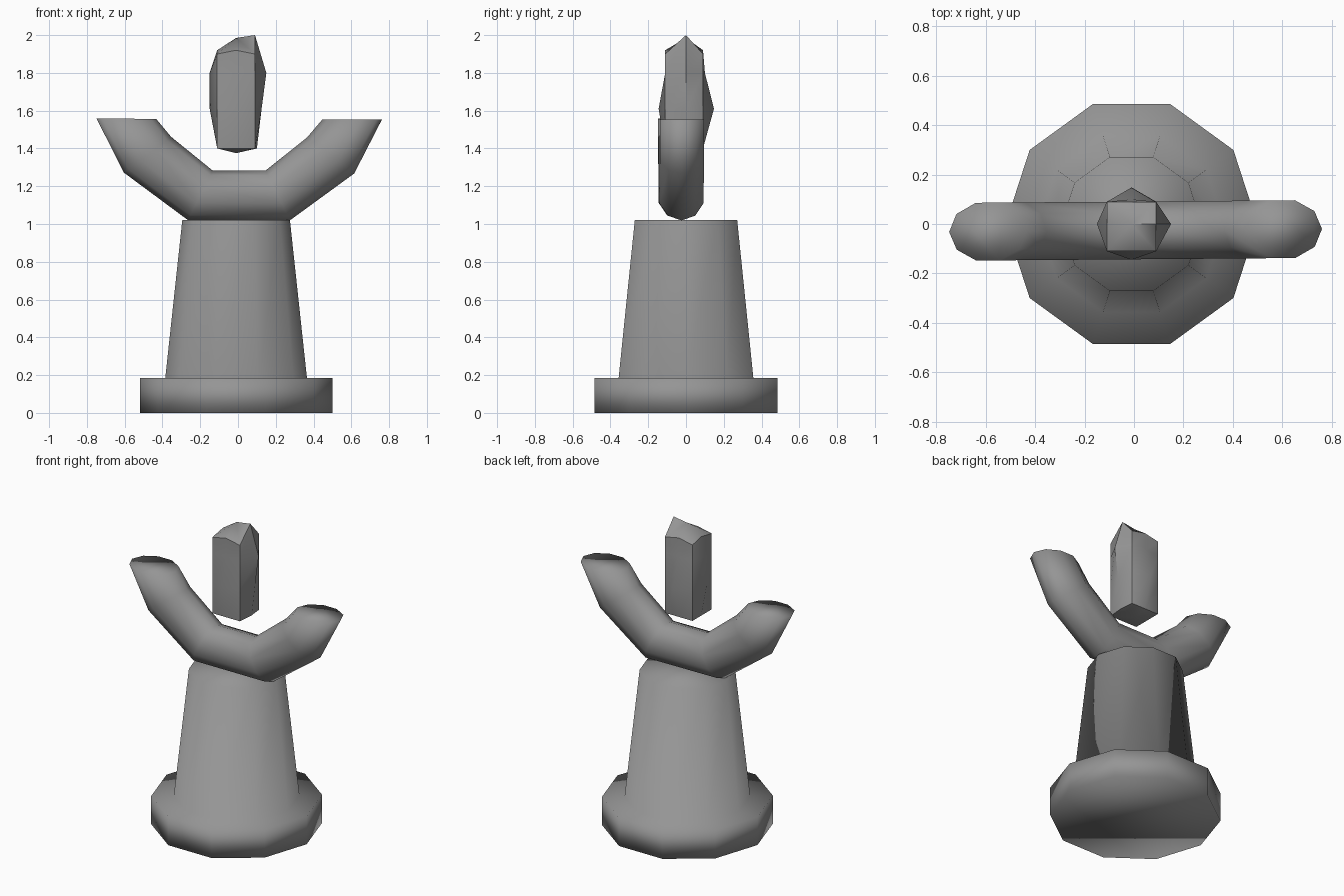
import bpy, bmesh, math
from mathutils import Vector

old = bpy.data.objects.get("Cube")
if old:
    bpy.data.objects.remove(old, do_unlink=True)

GREY = (0.3, 0.3, 0.3, 1)
stone = bpy.data.materials.new("grey stone")
stone.use_nodes = True
stone.diffuse_color = GREY
stone.node_tree.nodes["Principled BSDF"].inputs["Base Color"].default_value = GREY


def skin(name, rings, start=None, end=None):
    """Join rings of points with quads; close each end with a face or a fan to a point."""
    bm = bmesh.new()
    loops = [[bm.verts.new(p) for p in ring] for ring in rings]
    n = len(loops[0])
    for a, b in zip(loops, loops[1:]):
        for i in range(n):
            j = (i + 1) % n
            bm.faces.new((a[i], a[j], b[j], b[i]))
    for loop, tip in ((loops[0], start), (loops[-1], end)):
        if tip is None:
            bm.faces.new(loop)
        else:
            v = bm.verts.new(tip)
            for i in range(n):
                bm.faces.new((loop[i], loop[(i + 1) % n], v))
    bmesh.ops.recalc_face_normals(bm, faces=bm.faces)
    mesh = bpy.data.meshes.new(name)
    bm.to_mesh(mesh)
    bm.free()
    mesh.materials.append(stone)
    mesh.shade_smooth()
    obj = bpy.data.objects.new(name, mesh)
    bpy.context.collection.objects.link(obj)
    return obj


def circle(sides):
    return [(math.cos(t), math.sin(t)) for t in
            (2 * math.pi * i / sides for i in range(sides))]


# Ten-sided base plate and tapered column, one turned profile
profile = [(0.51, 0), (0.51, 0.185), (0.375, 0.185), (0.285, 1.02)]
skin("pedestal", [[(r * c - 0.01, r * s, z) for c, s in circle(10)] for r, z in profile])

# Raised arms: each ring spans an outer and an inner point of the outline
half = [((-0.755, 1.555), (-0.44, 1.555)),
        ((-0.61, 1.27), (-0.36, 1.46)),
        ((-0.27, 1.02), (-0.14, 1.283))]
spans = half + [tuple((-x, z) for x, z in pair) for pair in reversed(half)]
arm_rings = []
for outer, inner in spans:
    o = Vector((outer[0], -0.026, outer[1]))
    i = Vector((inner[0], -0.026, inner[1]))
    mid, reach = (o + i) / 2, (o - i) / 2
    arm_rings.append([mid + reach * c + Vector((0, 0.123 * s, 0)) for c, s in circle(10)])
arms = skin("arms", arm_rings)
arms.rotation_euler = (0, 0.004, 0.008)


# Floating flame: square section whose sides bulge along their middles
def flame_ring(z, left, front, right, back, z_left=0, z_right=0, z_side=0):
    x0, x1, y0, y1, cx = -0.11, 0.09, -0.11, 0.09, -0.01
    return [(x0, y0, z), (cx, front, z + z_side), (x1, y0, z), (right, 0, z + z_right),
            (x1, y1, z), (cx, back, z + z_side), (x0, y1, z), (left, 0, z + z_left)]


flame = skin("flame", [
    flame_ring(1.40, -0.11, -0.11, 0.10, 0.09),
    flame_ring(1.61, -0.15, -0.145, 0.125, 0.148),
    flame_ring(1.80, -0.15, -0.11, 0.15, 0.10),
    flame_ring(1.90, -0.11, -0.11, 0.09, 0.09, 0.02, 0.10, 0.02),
], start=(-0.01, 0, 1.375), end=(-0.01, 0, 1.985))
bpy.ops.object.select_all(action="DESELECT")
flame.select_set(True)
bpy.context.view_layer.objects.active = flame
bpy.ops.object.shade_smooth_by_angle(angle=math.radians(35))
